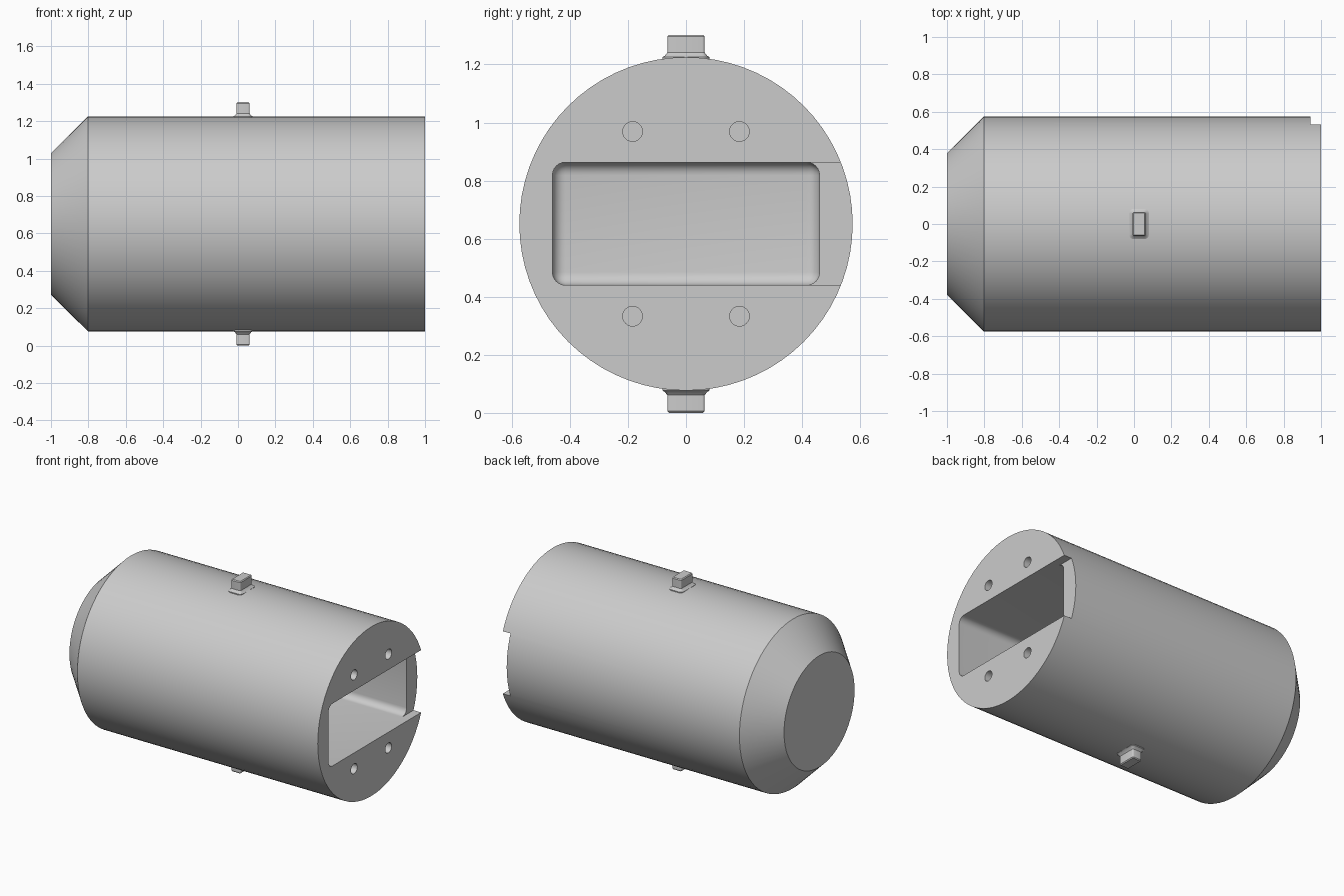
import bpy, bmesh, math
from mathutils import Matrix, Vector

if "Cube" in bpy.data.objects:
    bpy.data.objects.remove(bpy.data.objects["Cube"], do_unlink=True)

AXIS_Z = 0.651      # height of the cylinder axis
RADIUS = 0.574

grey = bpy.data.materials.new("plain grey")
grey.use_nodes = True
colour = (0.6, 0.6, 0.6, 1)
grey.diffuse_color = colour
grey.node_tree.nodes["Principled BSDF"].inputs["Base Color"].default_value = colour


def make_object(name, bm):
    bmesh.ops.recalc_face_normals(bm, faces=bm.faces)
    mesh = bpy.data.meshes.new(name)
    bm.to_mesh(mesh)
    bm.free()
    mesh.materials.append(grey)
    obj = bpy.data.objects.new(name, mesh)
    bpy.context.collection.objects.link(obj)
    return obj


def activate(obj):
    bpy.ops.object.select_all(action="DESELECT")
    obj.select_set(True)
    bpy.context.view_layer.objects.active = obj


def loft(bm, rings):
    """Skin closed rings of points and cap both ends."""
    rows = [[bm.verts.new(p) for p in ring] for ring in rings]
    n = len(rows[0])
    for a, b in zip(rows, rows[1:]):
        for i in range(n):
            j = (i + 1) % n
            bm.faces.new((a[i], a[j], b[j], b[i]))
    bm.faces.new(rows[0])
    bm.faces.new(rows[-1])


def circle_x(x, r, n, y=0, z=AXIS_Z):
    return [Vector((x, y + r * math.cos(i * math.tau / n), z + r * math.sin(i * math.tau / n)))
            for i in range(n)]


def box(name, low, high, bevel=0):
    low, high = Vector(low), Vector(high)
    bm = bmesh.new()
    size = Matrix.Diagonal((*(high - low), 1))
    bmesh.ops.create_cube(bm, size=1, matrix=Matrix.Translation((low + high) / 2) @ size)
    if bevel:
        bmesh.ops.bevel(bm, geom=bm.edges[:], offset=bevel, segments=6, profile=0.5, affect="EDGES")
    return make_object(name, bm)


def cut(target, cutter):
    cutter.hide_render = True
    mod = target.modifiers.new("cut", "BOOLEAN")
    mod.operation = "DIFFERENCE"
    mod.solver = "EXACT"
    mod.object = cutter
    activate(target)
    bpy.ops.object.modifier_apply(modifier=mod.name)
    bpy.data.objects.remove(cutter, do_unlink=True)


# Cylindrical body with a tapered closed end
bm = bmesh.new()
loft(bm, [circle_x(x, r, 72) for x, r in ((-1, 0.378), (-0.803, RADIUS), (1, RADIUS))])
body = make_object("body", bm)

# Deep rounded pocket in the open end, and the notch beside it
cut(body, box("pocket_cutter", (-0.4, -0.46, 0.44), (1.2, 0.46, 0.863), 0.045))
cut(body, box("notch_cutter", (0.943, 0.4, 0.44), (1.2, 0.8, 0.863)))

# Four screw holes around the pocket
for y in (-0.184, 0.184):
    for dz in (-0.318, 0.318):
        bm = bmesh.new()
        loft(bm, [circle_x(x, 0.034, 24, y, AXIS_Z + dz) for x in (0.8, 1.1)])
        cut(body, make_object("hole_cutter", bm))


def rounded_rect(hx, hy, r, z, side):
    points = []
    for corner, (sx, sy) in enumerate(((1, 1), (-1, 1), (-1, -1), (1, -1))):
        for k in range(5):
            a = (corner + k / 4) * math.pi / 2
            points.append(Vector((0.027 + sx * (hx - r) + r * math.cos(a),
                                  sy * (hy - r) + r * math.sin(a),
                                  AXIS_Z + side * z)))
    return points


# Lugs above and below, each with a flared foot
for name, side in (("top_lug", 1), ("bottom_lug", -1)):
    bm = bmesh.new()
    profile = ((0.54, 0.053, 0.081, 0.025), (0.574, 0.053, 0.081, 0.025),
               (0.579, 0.044, 0.073, 0.018), (0.590, 0.035, 0.064, 0.008),
               (0.645, 0.035, 0.064, 0.008), (0.651, 0.030, 0.059, 0.004))
    loft(bm, [rounded_rect(hx, hy, r, z, side) for z, hx, hy, r in profile])
    make_object(name, bm)

# Smooth shading with sharp edges kept
for name in ("body", "top_lug", "bottom_lug"):
    activate(bpy.data.objects[name])
    bpy.ops.object.shade_smooth_by_angle(angle=math.radians(30))
